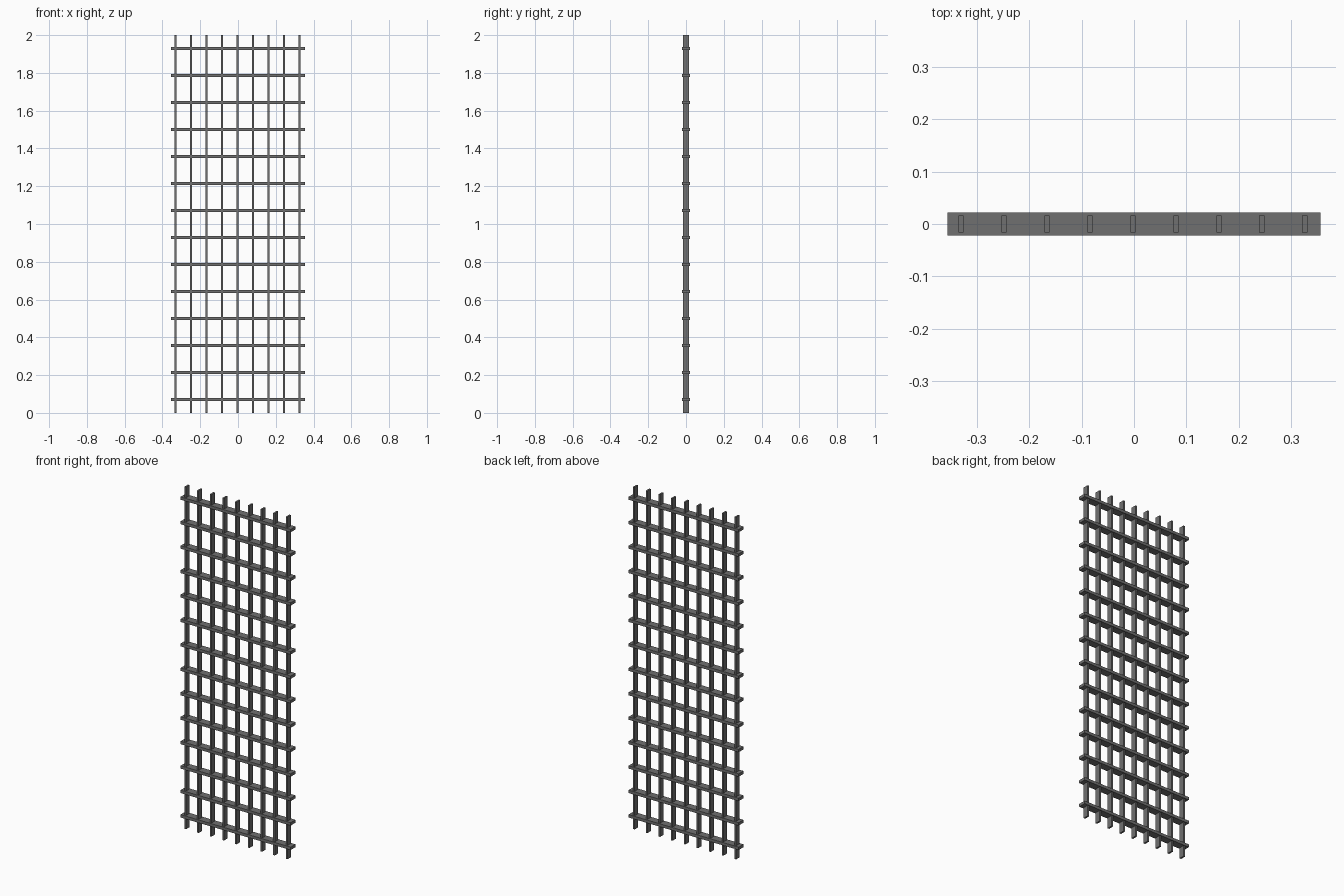
import bpy

cube = bpy.data.objects.get("Cube")
if cube:
    bpy.data.objects.remove(cube, do_unlink=True)

# Dark iron colour
iron = bpy.data.materials.new("dark_iron_grey")
iron.use_nodes = True
colour = (0.16, 0.16, 0.16, 1)
iron.diffuse_color = colour
iron.node_tree.nodes["Principled BSDF"].inputs["Base Color"].default_value = colour


def add_bar(name, location, size):
    bpy.ops.mesh.primitive_cube_add(size=1, location=location)
    bar = bpy.context.object
    bar.name = name
    bar.scale = size
    bpy.ops.object.transform_apply(location=False, rotation=False, scale=True)
    bar.data.materials.append(iron)


# Upright bars, full height
UPRIGHTS = 9
for i in range(UPRIGHTS):
    x = -0.002 + (i - (UPRIGHTS - 1) / 2) * 0.082
    add_bar(f"upright_bar_{i + 1}", (x, 0, 1), (0.01, 0.032, 2))

# Wider flat crossbars, evenly spaced up the grille
CROSSBARS = 14
for i in range(CROSSBARS):
    z = (i + 0.5) * 2 / CROSSBARS
    add_bar(f"crossbar_{i + 1}", (0, 0, z), (0.712, 0.044, 0.017))
